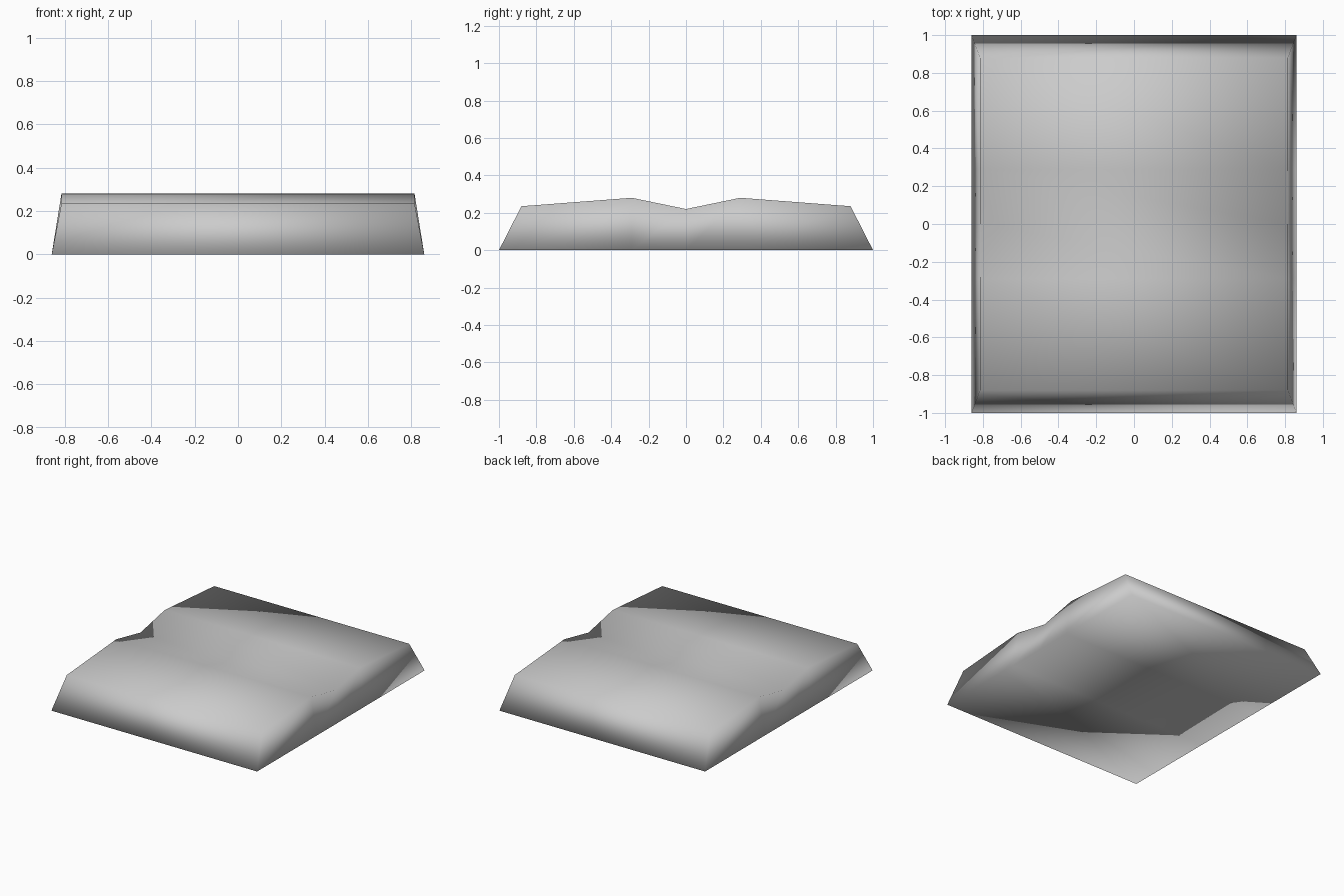
import bpy
import bmesh

# Remove the default object
cube = bpy.data.objects.get("Cube")
if cube:
    bpy.data.objects.remove(cube, do_unlink=True)

# One plain grey material
grey = bpy.data.materials.new("plain grey")
grey.use_nodes = True
colour = (0.6, 0.6, 0.6, 1.0)
grey.diffuse_color = colour
grey.node_tree.nodes["Principled BSDF"].inputs["Base Color"].default_value = colour

HALF_BASE, HALF_TOP = 0.86, 0.815

# Stations along the depth: base y, top y, top z
stations = [(-1, -0.88, 0.235), (-0.29, -0.29, 0.28), (0, 0, 0.22),
            (0.29, 0.29, 0.28), (1, 0.88, 0.235)]

# Each station is a four-sided ring, wider at the base than at the top
bm = bmesh.new()
rings = []
for base_y, top_y, top_z in stations:
    corners = [(-HALF_BASE, base_y, 0), (HALF_BASE, base_y, 0),
               (HALF_TOP, top_y, top_z), (-HALF_TOP, top_y, top_z)]
    rings.append([bm.verts.new(c) for c in corners])

# Skin the rings together, then close the front and back
for a, b in zip(rings, rings[1:]):
    for i in range(4):
        j = (i + 1) % 4
        bm.faces.new((a[i], a[j], b[j], b[i]))
bm.faces.new(rings[0])
bm.faces.new(rings[-1])
bmesh.ops.recalc_face_normals(bm, faces=bm.faces)

# The whole block shares smooth normals across its edges
for face in bm.faces:
    face.smooth = True

mesh = bpy.data.meshes.new("ridged_block")
bm.to_mesh(mesh)
bm.free()
mesh.materials.append(grey)
block = bpy.data.objects.new("ridged_block", mesh)
bpy.context.collection.objects.link(block)
